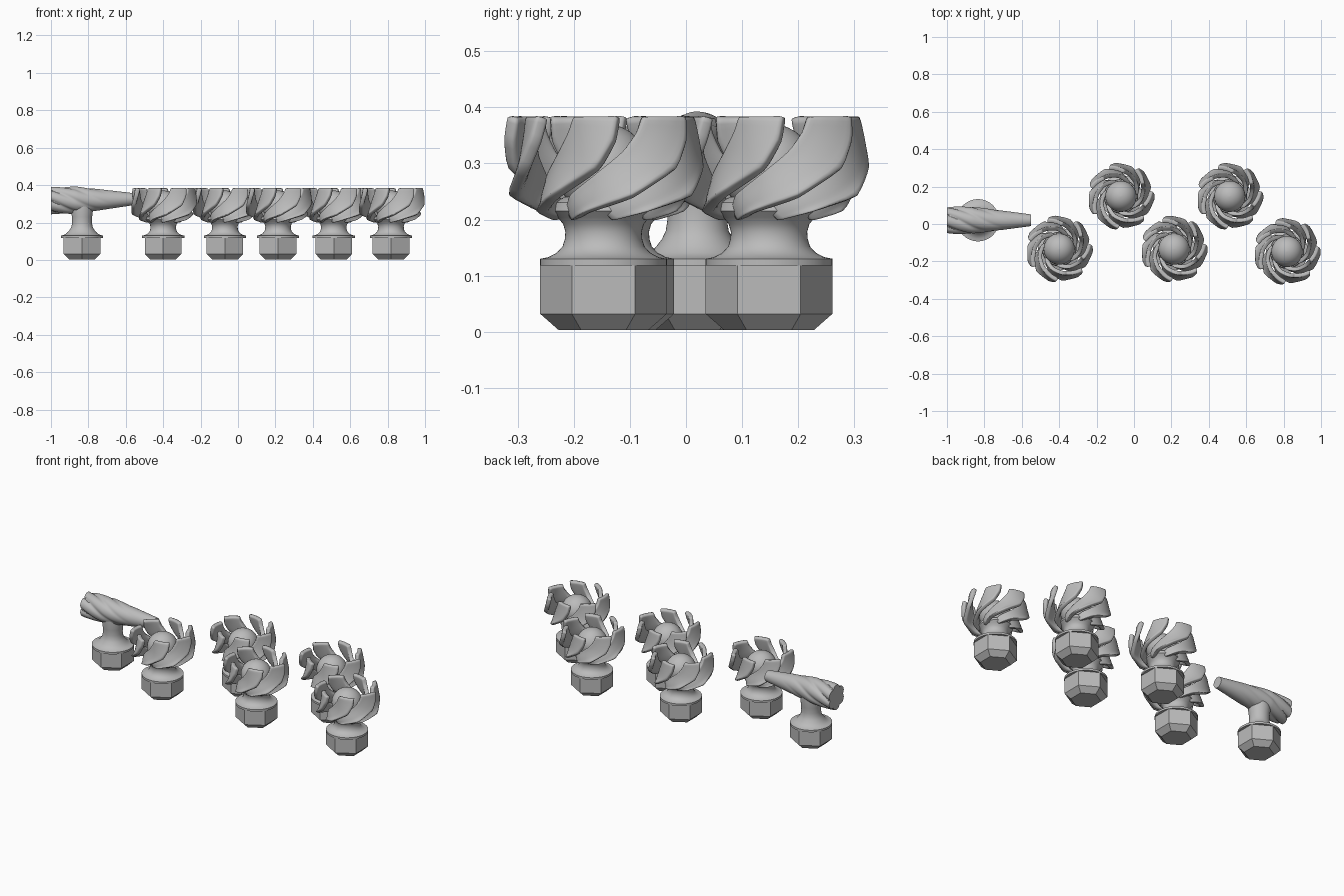
import bpy, bmesh, math
from math import sin, cos, pi, radians
from mathutils import Vector

cube = bpy.data.objects.get("Cube")
if cube:
    bpy.data.objects.remove(cube, do_unlink=True)

grey = bpy.data.materials.new("plain_grey")
grey.use_nodes = True
colour = (0.5, 0.5, 0.5, 1)
grey.diffuse_color = colour
grey.node_tree.nodes["Principled BSDF"].inputs["Base Color"].default_value = colour


def loft(name, rings, closed=True):
    """Skin a list of point rings; closed rings also get end caps."""
    bm = bmesh.new()
    rows = [[bm.verts.new(p) for p in ring] for ring in rings]
    n = len(rows[0])
    for a, b in zip(rows, rows[1:]):
        for i in range(n if closed else n - 1):
            j = (i + 1) % n
            bm.faces.new((a[i], a[j], b[j], b[i]))
    if closed:
        bm.faces.new(rows[0])
        bm.faces.new(rows[-1])
    bmesh.ops.recalc_face_normals(bm, faces=bm.faces)
    mesh = bpy.data.meshes.new(name)
    bm.to_mesh(mesh)
    bm.free()
    mesh.materials.append(grey)
    obj = bpy.data.objects.new(name, mesh)
    bpy.context.collection.objects.link(obj)
    return obj


def lathe(name, profile, sides):
    start = pi / 2
    return loft(name, [[(r * cos(start + 2 * pi * i / sides),
                         r * sin(start + 2 * pi * i / sides), z)
                        for i in range(sides)] for r, z in profile])


def smooth(obj, degrees=40):
    bpy.ops.object.select_all(action='DESELECT')
    obj.select_set(True)
    bpy.context.view_layer.objects.active = obj
    bpy.ops.object.shade_smooth_by_angle(angle=radians(degrees))


def polar(angle, r, z):
    a = radians(angle)
    return Vector((r * cos(a), r * sin(a), z))


def place(parts, x, y, label):
    """Linked copies of the given parts at one spot."""
    for part in parts:
        copy = part.copy()
        copy.name = part.name + "_" + label
        copy.location = (x, y, 0)
        bpy.context.collection.objects.link(copy)


# Hexagonal foot with a chamfered bottom
foot = lathe("hex_foot", [(0.08, 0.003), (0.113, 0.032), (0.113, 0.12)], 6)

# Round collar and waisted neck under a rosette
collar = [(0.113, 0.118), (0.113, 0.13), (0.098, 0.133), (0.083, 0.141), (0.073, 0.152)]
rosette_neck = lathe("rosette_neck", collar + [
    (0.069, 0.165), (0.068, 0.178), (0.072, 0.192), (0.082, 0.204),
    (0.092, 0.215), (0.088, 0.23), (0.07, 0.24)], 48)
smooth(rosette_neck)

# Ball in the middle of a rosette
ball = lathe("centre_ball", [(0.083 * sin(pi * i / 16) + 0.0005, 0.288 - 0.083 * cos(pi * i / 16))
                             for i in range(17)], 32)
smooth(ball)

# Swirling blade: lofted between its low outer edge and its high inner edge
outer_edge = [(-100, 0.078, 0.2), (-75, 0.125, 0.213), (-43, 0.166, 0.24),
              (-13, 0.174, 0.29), (-3, 0.171, 0.34), (0, 0.163, 0.383)]
inner_edge = [(-115, 0.07, 0.22), (-97, 0.09, 0.243), (-70, 0.109, 0.272),
              (-45, 0.125, 0.318), (-35, 0.132, 0.355), (-31, 0.134, 0.383)]
BLADES = 7
blades = []
for k in range(BLADES):
    turn = 10 + 360 * k / BLADES
    strips = []
    for low, high in zip(outer_edge, inner_edge):
        # Mix in polar space so the blade wraps around the ball
        strips.append([polar(turn + low[0] + (high[0] - low[0]) * s,
                             low[1] + (high[1] - low[1]) * s,
                             low[2] + (high[2] - low[2]) * s)
                       for s in (0, 0.33, 0.67, 1)])
    blade = loft("blade_%d" % (k + 1), strips, closed=False)
    solid = blade.modifiers.new("thickness", 'SOLIDIFY')
    solid.thickness = 0.024
    solid.offset = 0
    solid.edge_crease_rim = 0.5
    solid.edge_crease_inner = 0.4
    solid.edge_crease_outer = 0.4
    blade.modifiers.new("rounding", 'SUBSURF').levels = 2
    blade.modifiers["rounding"].render_levels = 2
    blade.data.shade_smooth()
    blades.append(blade)

# Five rosette knobs: the first set is moved, the rest are linked copies
rosette = [foot, rosette_neck, ball] + blades
spots = [(-0.07, 0.148), (0.512, 0.148), (0.214, -0.134), (0.818, -0.147)]
for i, (x, y) in enumerate(spots):
    place(rosette, x, y, "knob%d" % (i + 2))

# Lever knob: foot and slimmer neck
LX, LY = -0.834, 0.02
place([foot], LX, LY, "lever")
lever_neck = lathe("lever_neck", collar + [
    (0.063, 0.165), (0.056, 0.18), (0.053, 0.2), (0.054, 0.23), (0.058, 0.26), (0.055, 0.31)], 48)
lever_neck.location = (LX, LY, 0)
smooth(lever_neck)

# Lever arm: tapered bar whose twisted flutes fade towards the tip
SIDES, STEPS = 72, 40
rings = []
for s in range(STEPS + 1):
    t = s / STEPS
    x = -1 + 0.45 * t
    taper = max(0, (t - 0.3) / 0.7)
    radius = 0.073 - 0.042 * taper
    depth = 0.2 * max(0, 1 - t / 0.72)
    ring = []
    for i in range(SIDES):
        a = 2 * pi * i / SIDES
        groove = 1 - abs(sin(3 * (a - 8 * (x + 1))))
        r = radius * (1 - depth * groove ** 1.5)
        ring.append((x, LY + r * cos(a), 0.317 + 0.008 * t + r * sin(a)))
    rings.append(ring)
arm = loft("lever_arm", rings)
smooth(arm, 35)

# Set the first knob in its place
for part in rosette:
    part.location = (-0.4, -0.134, 0)
    part.name += "_knob1"
